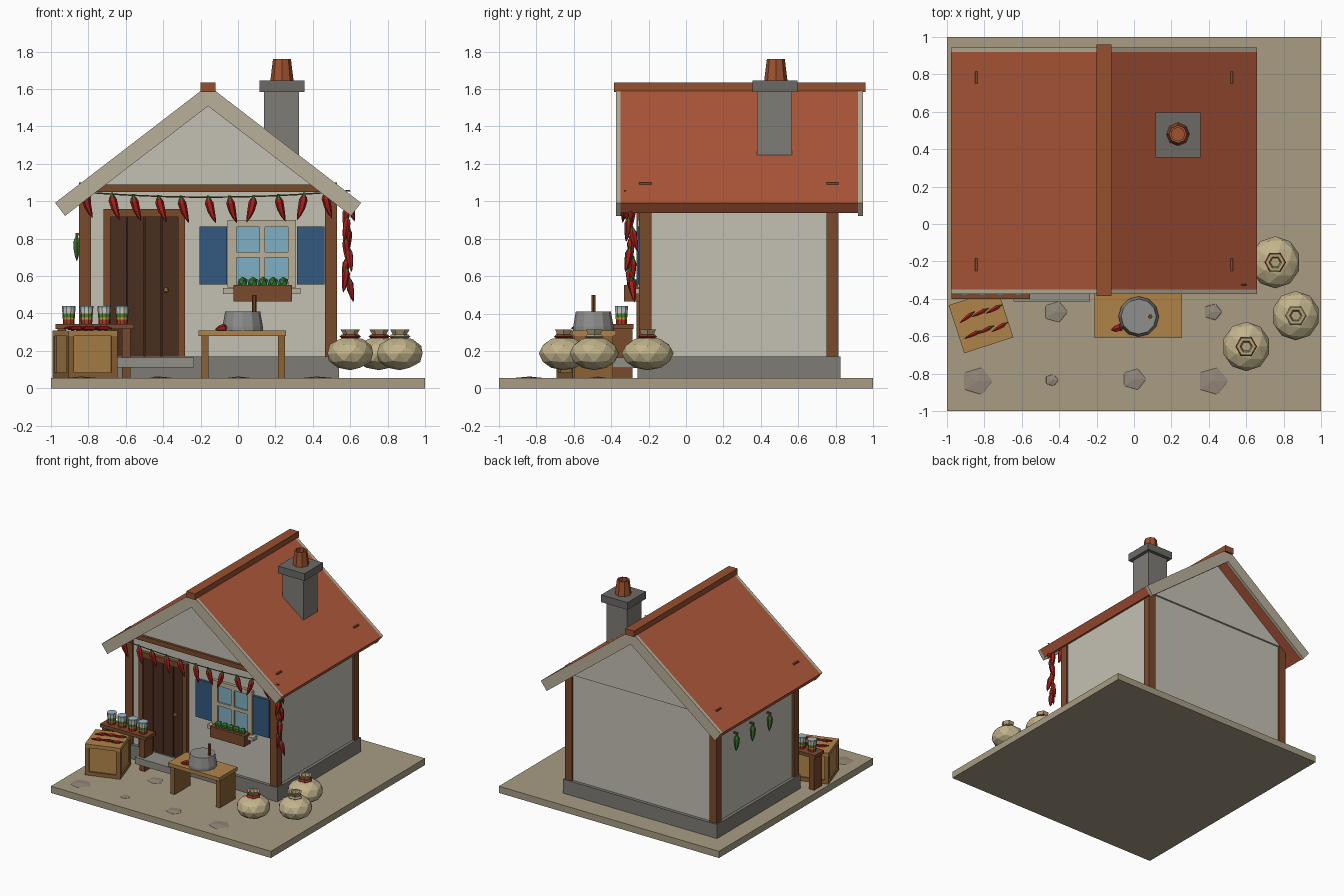
import bpy, bmesh, math, random
from mathutils import Matrix, Vector

if "Cube" in bpy.data.objects:
    bpy.data.objects.remove(bpy.data.objects["Cube"])
random.seed(4)
mats = {}

def paint(ob, hexcol):
    if hexcol not in mats:
        m = bpy.data.materials.new("mat_" + hexcol)
        rgb = [int(hexcol[i:i + 2], 16) / 255 for i in (0, 2, 4)]
        m.diffuse_color = [((c + .055) / 1.055) ** 2.4 for c in rgb] + [1]
        m.use_nodes = True
        m.node_tree.nodes["Principled BSDF"].inputs["Base Color"].default_value = m.diffuse_color
        mats[hexcol] = m
    ob.data.materials.append(mats[hexcol])

def finish(name, bm, col, loc=(0, 0, 0), rot=(0, 0, 0)):
    bmesh.ops.recalc_face_normals(bm, faces=bm.faces)
    me = bpy.data.meshes.new(name)
    bm.to_mesh(me)
    bm.free()
    ob = bpy.data.objects.new(name, me)
    bpy.context.collection.objects.link(ob)
    ob.location, ob.rotation_euler = loc, rot
    paint(ob, col)
    return ob

def box(name, x, y, z, col, loc=(0, 0, 0), rot=(0, 0, 0)):
    """Box from (min, max) ranges."""
    bm = bmesh.new()
    r = (x, y, z)
    bmesh.ops.create_cube(bm, size=1, matrix=Matrix.Translation([sum(a) / 2 for a in r])
                          @ Matrix.Diagonal([a[1] - a[0] for a in r] + [1]))
    return finish(name, bm, col, loc, rot)

def prism(name, pts, y0, y1, col):
    """Extrude an x-z outline along y."""
    bm = bmesh.new()
    f = bm.faces.new([bm.verts.new((x, y0, z)) for x, z in pts])
    ext = bmesh.ops.extrude_face_region(bm, geom=[f])["geom"]
    bmesh.ops.translate(bm, vec=(0, y1 - y0, 0), verts=[v for v in ext if isinstance(v, bmesh.types.BMVert)])
    return finish(name, bm, col)

def lathe(name, prof, n, loc, col, rot=(0, 0, 0), bend=0):
    """Turned shape from (radius, z) pairs, with an optional sideways bend."""
    bm = bmesh.new()
    h = max(abs(z) for _, z in prof) or 1
    rings = [[bm.verts.new((r * math.cos(k * math.tau / n) + bend * (z / h) ** 2,
                            r * math.sin(k * math.tau / n), z)) for k in range(n)] for r, z in prof]
    for a, b in zip(rings, rings[1:]):
        for k in range(n):
            bm.faces.new((a[k], a[(k + 1) % n], b[(k + 1) % n], b[k]))
    bm.faces.new(rings[0])
    bm.faces.new(rings[-1])
    bmesh.ops.remove_doubles(bm, verts=bm.verts, dist=1e-5)
    return finish(name, bm, col, loc, rot)

def ball(name, loc, scale, col, sub=1):
    bm = bmesh.new()
    bmesh.ops.create_icosphere(bm, subdivisions=sub, radius=1, matrix=Matrix.Diagonal((*scale, 1)))
    return finish(name, bm, col, loc)

def chili(name, loc, L, r, rot=(0, 0, 0), bend=.015, col="A8201C"):
    lathe(name, [(r * .6, 0), (r, -.15 * L), (r * .85, -.5 * L), (r * .5, -.8 * L), (.001, -L)], 6, loc, col, rot, bend)
    lathe(name + "_stem", [(r * .3, .02), (r * .35, .008), (r * .75, -.004)], 6, loc, "3C6A2C", rot)

WOOD, DARK, PINE, STONE, WALL = "7A4A2C", "4A2E20", "B0844A", "7E7C76", "C4C0B4"
TRIM, ROOF, SAND = "B8B09A", "B0583A", "A89C84"
CX = -.16

# Ground and paving stones
box("ground", (-1, 1), (-1, 1), (0, .055), SAND)
for x, y, r in [(-.84, -.84, .09), (-.42, -.47, .07), (-.44, -.835, .04), (0, -.83, .07), (.42, -.47, .055), (.42, -.84, .09)]:
    ball("paving_stone", (x, y, .052), (r, r * .9, .011), "94887A")

# House shell
box("foundation", (-.86, .54), (-.26, .826), (.055, .17), STONE)
box("walls", (-.835, .515), (-.235, .8), (.17, 1.04), WALL)
prism("gable", [(CX - .67, 1.04), (CX + .67, 1.04), (CX, 1.555)], -.24, .815, WALL)
for x in (-.85, .465):
    for y in (-.25, .75):
        box("corner_post", (x, x + .065), (y, y + .065), (.17, 1.1), WOOD)
box("front_beam", (-.8, .48), (-.26, -.22), (1.05, 1.09), WOOD)

# Roof, barge boards and ridge
def vee(t):
    a = math.atan(.768)
    w, dx, dz = .818, t * math.sin(a), t * math.cos(a)
    e = 1.62 - .768 * w
    return [(CX - w, e), (CX, 1.62), (CX + w, e), (CX + w - dx, e - dz),
            (CX, 1.62 - t / math.cos(a)), (CX - w + dx, e - dz)]
prism("roof", vee(.07), -.35, .92, ROOF)
prism("front_barge_board", vee(.088), -.375, -.348, TRIM)
prism("back_barge_board", vee(.088), .918, .945, TRIM)
box("ridge_cap", (-.2, -.12), (-.385, .96), (1.585, 1.635), "96502F")

# Chimney
box("chimney", (.14, .327), (.38, .567), (1.15, 1.6), STONE)
box("chimney_cap", (.115, .355), (.355, .595), (1.585, 1.645), "6C6A66")
lathe("chimney_pot", [(.062, 1.645), (.048, 1.76), (.036, 1.76), (.036, 1.72)], 8, (.235, .48, 0), "A0522F")

# Door and step
for x in (-.72, -.32):
    box("door_jamb", (x, x + .037), (-.265, -.22), (.17, .96), WOOD)
box("door_head", (-.72, -.283), (-.265, -.22), (.915, .96), WOOD)
box("door_back", (-.685, -.315), (-.245, -.22), (.17, .915), "38221A")
for i in range(4):
    box("door_plank", (-.683 + i * .0925, -.596 + i * .0925), (-.254, -.23), (.17, .915), DARK)
ball("door_knob", (-.385, -.265, .525), (.016,) * 3, "C09A40")
box("door_step", (-.645, -.235), (-.415, -.24), (.11, .165), "908E86")

# Window, shutters and planter
box("window_glass", (-.01, .275), (-.245, -.22), (.55, .87), "7FB0C4")
for x0, x1, z0, z1 in [(-.055, -.007, .54, .9), (.268, .31, .54, .9), (-.055, .31, .862, .9),
                       (.115, .145, .54, .88), (-.01, .275, .70, .728)]:
    box("window_bar", (x0, x1), (-.258, -.22), (z0, z1), TRIM)
box("window_sill", (-.08, .335), (-.285, -.22), (.505, .535), TRIM)
for x in (-.205, .315):
    box("shutter", (x, x + .147), (-.256, -.23), (.555, .865), "34587F")
box("planter", (-.025, .288), (-.33, -.25), (.465, .553), WOOD)
for i in range(5):
    ball("plant", (.025 + i * .054, -.29, .567), (.03,) * 3, "3A7A34")

# Chili garland under the front eave
def sag(x):
    return 1.022 + .03 * ((x - CX) / .7) ** 2
xs = [-.81, -.665, -.55, -.415, -.295, -.15, -.035, .09, .225, .36, .475]
ropes = [(-.84 + i * .144, -.325) for i in range(11)]
for (a, y), (b, _) in zip(ropes, ropes[1:]):
    p, q = Vector((a, y, sag(a))), Vector((b, y, sag(b)))
    lathe("garland_rope", [(.004, 0), (.004, (q - p).length)], 5, p, "6A5A38",
          (q - p).to_track_quat('Z', 'Y').to_euler())
for i, x in enumerate(xs):
    t = -.15 if i < 6 else (.12 if i % 2 else -.12)
    chili("garland_chili", (x - .008, -.325, sag(x) - .012), .13, .023, (.1 * (-1) ** i, t, 0), -.02 * (1 if t > 0 else -1))

# Hanging chili bunch at the right corner
lathe("bunch_rope", [(.004, .52), (.004, 1.04)], 5, (.585, -.295, 0), "6A5A38")
for i in range(9):
    a = i * 2.4
    chili("bunch_chili", (.585 + .01 * math.cos(a), -.295 + .012 * math.sin(a), 1.01 - i * .054),
          .12, .021, (.18 * math.sin(a), -.15 * math.cos(a), a), .01)

# Green peppers on the left wall
for y in (.57, .36, .14):
    chili("green_pepper", (-.862, y, .8), .12, .022, (0, 0, 1.57), .01, "3E6E30")
    box("pepper_peg", (-.87, -.83), (y - .006, y + .006), (.818, .83), WOOD)

# Work table with mortar
box("table_top", (-.21, .257), (-.61, -.375), (.28, .31), PINE)
for x in (-.195, .215):
    box("table_leg", (x, x + .036), (-.595, -.39), (.055, .28), "8C6236")
lathe("mortar", [(.108, .31), (.108, .33), (.094, .41)], 12, (.025, -.495, 0), "8E8E8C")
lathe("pestle", [(.012, .4), (.012, .5)], 6, (.087, -.495, 0), "6A4228")
chili("table_chili", (-.065, -.55, .325), .06, .022, (0, 1.4, .3), 0)

# Bench with jars
box("bench_top", (-.975, -.555), (-.4, -.28), (.318, .345), WOOD)
for x in (-.965, -.62):
    box("bench_leg", (x, x + .045), (-.39, -.285), (.055, .318), WOOD)
bands = [(.345, .368, "B03C28"), (.368, .378, "D8A040"), (.378, .4, "4E8838"), (.4, .428, "CFCDBE"), (.428, .44, "9CB8C4")]
for x in (-.905, -.81, -.715, -.62):
    for z0, z1, c in bands:
        rad = [.03 + .007 * (z - .345) / .095 for z in (z0, z1)]
        lathe("jar_band", [(rad[0], z0), (rad[1], z1)], 10, (x, -.345, 0), c)

# Crate with chilis
cl, cr = (-.818, -.52, 0), (0, 0, math.radians(18))
box("crate_core", (-.127, .127), (-.124, .124), (.06, .3), PINE, cl, cr)
for z in (.055, .28):
    box("crate_rail", (-.138, .138), (-.135, .135), (z, z + .03), PINE if z > .1 else "8C6236", cl, cr)
for x in (-.138, .106):
    for y in (-.135, .103):
        box("crate_post", (x, x + .032), (y, y + .032), (.085, .28), "8C6236", cl, cr)
M = Matrix.Translation(cl) @ Matrix.Rotation(cr[2], 4, 'Z')
for y in (-.045, .045):
    for i in range(3):
        p = M @ Vector((-.035 + i * .075, y + random.uniform(-.01, .01), .322))
        chili("crate_chili", p, .08, .013, (0, math.pi / 2, cr[2] + random.uniform(.1, .4)), 0)

# Sacks
for x, y, r, tie in [(.6, -.655, .128, "A82A20"), (.865, -.49, .128, "B0A074"), (.755, -.205, .135, "A82A20")]:
    ball("sack", (x, y, .187), (r, r * 1.03, .09), "C2B48C", 2)
    lathe("sack_neck", [(.05, .26), (.036, .285), (.052, .315), (.034, .315), (.026, .29)], 6, (x, y, 0), "B4A47A")
    lathe("sack_tie", [(.045, .268), (.058, .276), (.045, .287)], 6, (x, y, 0), tie)
